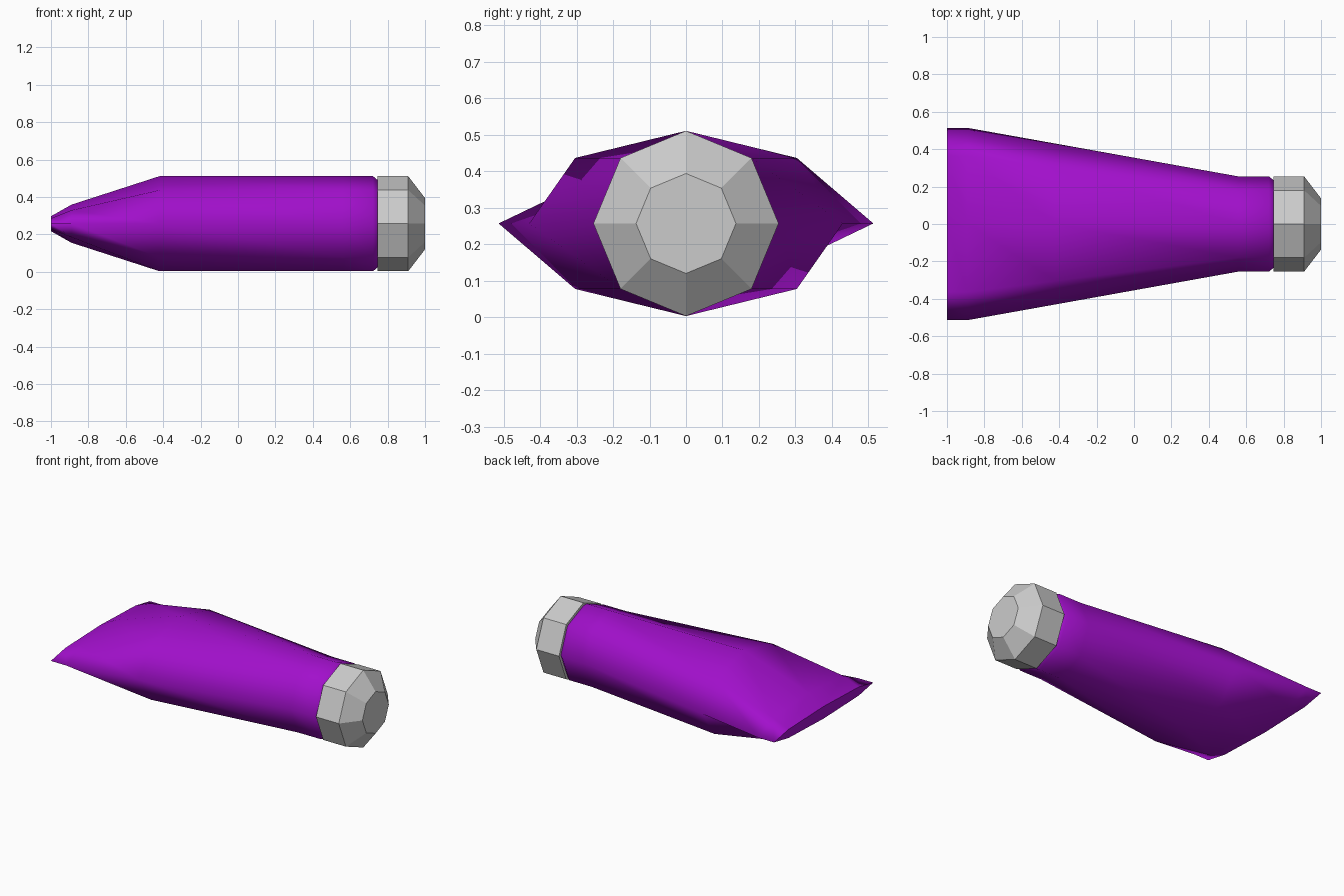
import bpy, bmesh
from math import cos, sin, tau

if "Cube" in bpy.data.objects:
    bpy.data.objects.remove(bpy.data.objects["Cube"])

SIDES, ZC = 8, 0.257


def loft(name, sections, smooth):
    """Octagonal loft along x; each section is (x, half width, half height)."""
    bm = bmesh.new()
    rings = [[bm.verts.new((x, w * cos(tau * i / SIDES), ZC + h * sin(tau * i / SIDES)))
              for i in range(SIDES)] for x, w, h in sections]
    for a, b in zip(rings, rings[1:]):
        for i in range(SIDES):
            j = (i + 1) % SIDES
            if smooth:  # twisted panels: fix the fold direction
                bm.faces.new((a[i], a[j], b[i]))
                bm.faces.new((a[j], b[j], b[i]))
            else:
                bm.faces.new((a[i], a[j], b[j], b[i]))
    for f in bm.faces:
        f.smooth = smooth
    # flat, sharp-edged ends
    for ring in (rings[0], rings[-1]):
        end = bm.faces.new(ring)
        for e in end.edges:
            e.smooth = False
    bmesh.ops.recalc_face_normals(bm, faces=bm.faces[:])
    mesh = bpy.data.meshes.new(name)
    bm.to_mesh(mesh)
    bm.free()
    obj = bpy.data.objects.new(name, mesh)
    bpy.context.collection.objects.link(obj)
    return obj


# Squeezable tube: round at the neck, widening to a flat crimped end
tube = loft("tube_body", [
    (0.745, 0.235, 0.235),
    (0.722, 0.254, 0.254),
    (0.56, 0.254, 0.254),
    (-0.42, 0.43, 0.254),
    (-0.89, 0.514, 0.102),
    (-1.0, 0.514, 0.04),
], True)
purple = bpy.data.materials.new("purple_plastic")
purple.diffuse_color = (0.36, 0.005, 0.6, 1)
purple.use_nodes = True
purple.node_tree.nodes["Principled BSDF"].inputs["Base Color"].default_value = purple.diffuse_color
tube.data.materials.append(purple)

# Faceted screw cap
loft("cap", [
    (1.0, 0.137, 0.137),
    (0.91, 0.254, 0.254),
    (0.745, 0.254, 0.254),
], False)
